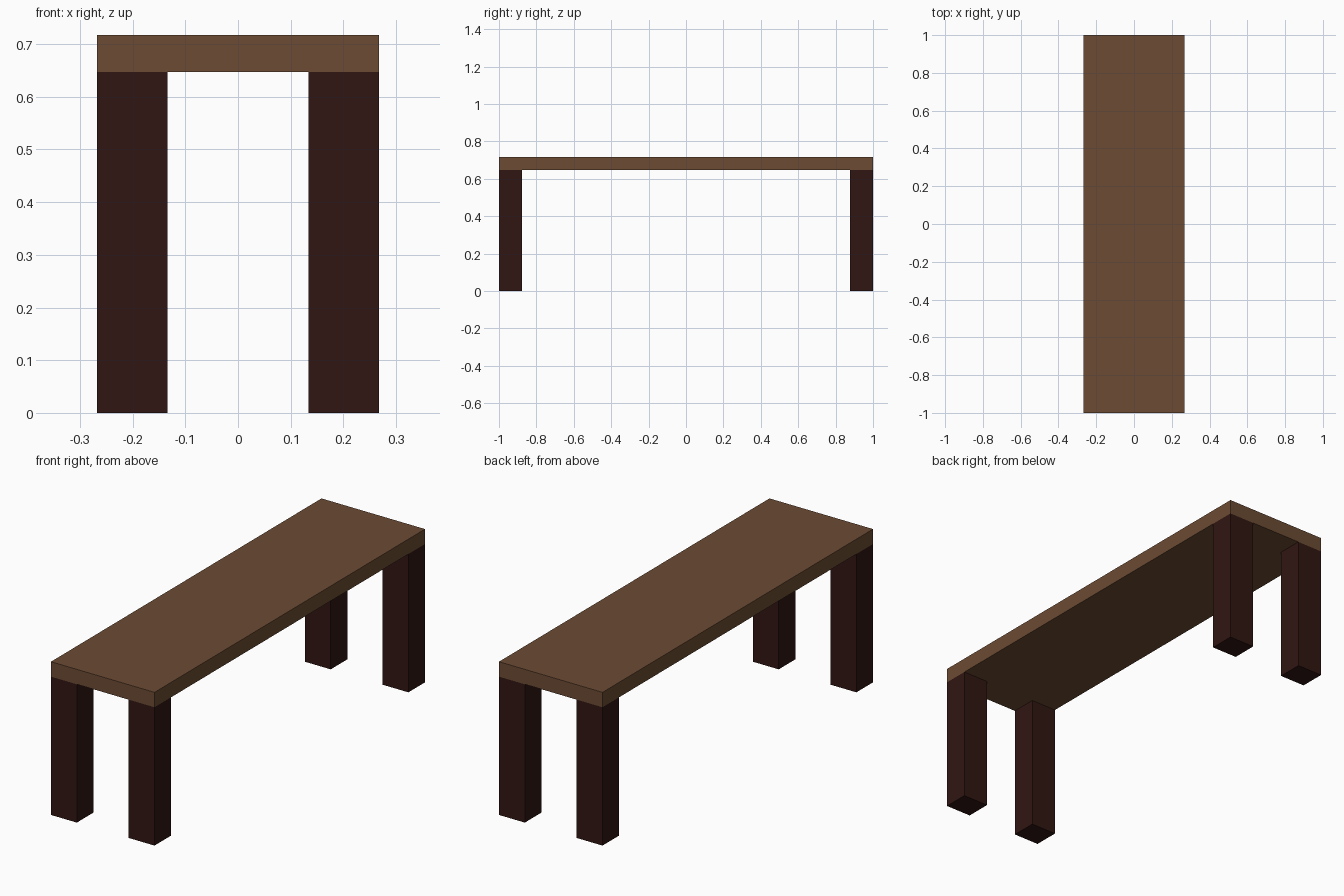
import bpy

if "Cube" in bpy.data.objects:
    bpy.data.objects.remove(bpy.data.objects["Cube"])

HALF_X, HALF_Y = 0.268, 1.0
LEG_X, LEG_Y = 0.134, 0.123
UNDERSIDE, TOP = 0.647, 0.717


def material(name, color):
    mat = bpy.data.materials.new(name)
    mat.diffuse_color = (*color, 1.0)
    mat.use_nodes = True
    mat.node_tree.nodes["Principled BSDF"].inputs["Base Color"].default_value = mat.diffuse_color
    return mat


def box(name, center, size, mat):
    bpy.ops.mesh.primitive_cube_add(size=1, location=center)
    obj = bpy.context.object
    obj.name = name
    obj.scale = size
    bpy.ops.object.transform_apply(location=False, rotation=False, scale=True)
    obj.data.materials.append(mat)
    return obj


wood = material("brown_wood", (0.150, 0.070, 0.033))
dark_wood = material("dark_wood", (0.030, 0.008, 0.006))

# Table top slab
box("table_top", (0, 0, (UNDERSIDE + TOP) / 2),
    (2 * HALF_X, 2 * HALF_Y, TOP - UNDERSIDE), wood)

# Four legs flush with the corners
for y_name, sy in (("front", -1), ("back", 1)):
    for x_name, sx in (("left", -1), ("right", 1)):
        box(f"{y_name}_{x_name}_leg",
            (sx * (HALF_X - LEG_X / 2), sy * (HALF_Y - LEG_Y / 2), UNDERSIDE / 2),
            (LEG_X, LEG_Y, UNDERSIDE), dark_wood)
